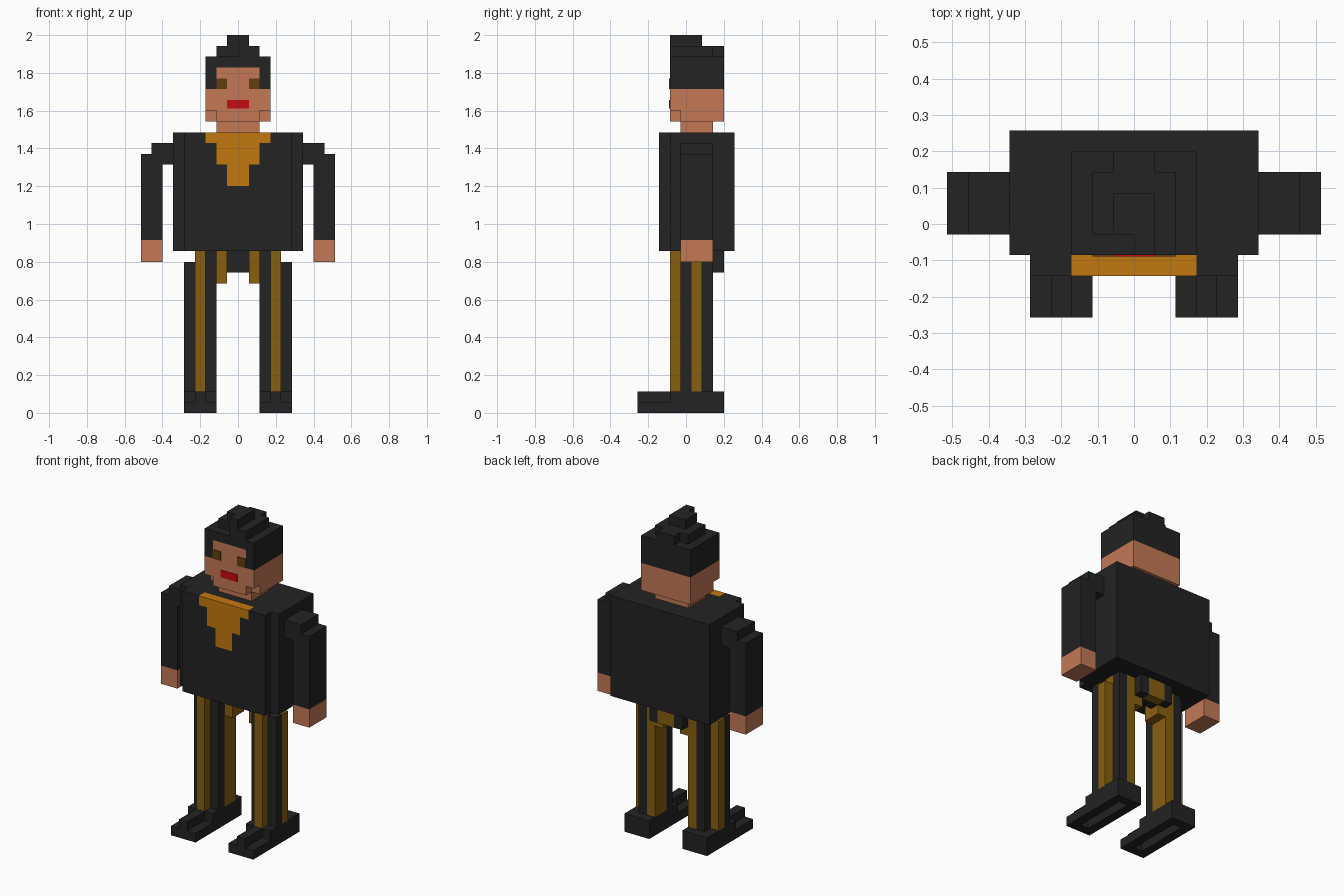
import bpy
import bmesh

if "Cube" in bpy.data.objects:
    bpy.data.objects.remove(bpy.data.objects["Cube"])

U = 2 / 35  # size of one block; all box coordinates are in blocks


def material(name, r, g, b):
    lin = [((c / 255 + 0.055) / 1.055) ** 2.4 for c in (r, g, b)] + [1]
    m = bpy.data.materials.new(name)
    m.use_nodes = True
    m.diffuse_color = lin
    bsdf = m.node_tree.nodes["Principled BSDF"]
    bsdf.inputs["Base Color"].default_value = lin
    bsdf.inputs["Roughness"].default_value = 0.9
    return m


black = material("black cloth", 35, 35, 35)
gold = material("dark gold", 136, 95, 16)
orange = material("orange", 196, 121, 14)
skin = material("skin", 195, 121, 85)
red = material("red", 198, 12, 16)
brown = material("eye brown", 98, 62, 16)


def part(name, mat, boxes, mirror=False):
    """One object from boxes (x0, x1, y0, y1, z0, z1), optionally mirrored in x."""
    bm = bmesh.new()
    for x0, x1, y0, y1, z0, z1 in boxes:
        verts = bmesh.ops.create_cube(bm, size=1)["verts"]
        for v in verts:
            v.co.x = (x1 if v.co.x > 0 else x0) * U
            v.co.y = (y1 if v.co.y > 0 else y0) * U
            v.co.z = (z1 if v.co.z > 0 else z0) * U
    mesh = bpy.data.meshes.new(name)
    bm.to_mesh(mesh)
    bm.free()
    mesh.materials.append(mat)
    obj = bpy.data.objects.new(name, mesh)
    bpy.context.collection.objects.link(obj)
    if mirror:
        mod = obj.modifiers.new("mirror", "MIRROR")
        mod.use_mirror_merge = False
    return obj


# Shoes: sole with a slot underneath, heel block and a toe ridge
part("shoes", black, [
    (2, 3, -4.5, 3.5, 0, 1), (4, 5, -4.5, 3.5, 0, 1),
    (3, 4, -4.5, -3.5, 0, 1), (3, 4, 2.5, 3.5, 0, 1),
    (2, 5, -1.5, 3.5, 1, 2), (3, 4, -4.5, -1.5, 1, 2),
], mirror=True)

# Trouser legs: alternating stripes, the outer column one block shorter
part("leg_black_stripes", black, [
    (2, 4, -0.5, 0.5, 2, 15), (4, 5, -0.5, 0.5, 2, 14),
    (3, 4, 1.5, 2.5, 2, 15),
], mirror=True)
part("leg_gold_stripes", gold, [
    (3, 4, -1.5, -0.5, 2, 15),
    (2, 4, 0.5, 1.5, 2, 15), (4, 5, 0.5, 1.5, 2, 14),
    (2, 3, 1.5, 2.5, 2, 15),
], mirror=True)

# Hips
part("hip_gold_sides", gold, [(1, 2, 0.5, 2.5, 12, 15)], mirror=True)
part("hip_gold_back", gold, [(-1, 1, 2.5, 3.5, 13, 15)])
part("hip_black_sides", black, [(1, 2, 2.5, 3.5, 13, 15)], mirror=True)
part("hip_black_front", black, [(-1, 1, 1.5, 2.5, 13, 15)])

# Jacket, with its front cut away stepwise around the scarf
part("jacket_body", black, [
    (-6, 6, -1.5, 4.5, 15, 26), (-5, 5, -2.5, -1.5, 15, 21),
])
scarf_steps = [(1, 21, 23), (2, 23, 25), (3, 25, 26)]
part("jacket_lapels", black,
     [(w, 5, -2.5, -1.5, z0, z1) for w, z0, z1 in scarf_steps], mirror=True)
part("scarf", orange,
     [(-w, w, -2.5, -1.5, z0, z1) for w, z0, z1 in scarf_steps])

# Arms and hands
part("sleeves", black, [
    (6, 7, -0.5, 2.5, 23, 25), (7, 8, -0.5, 2.5, 16, 25),
    (8, 9, -0.5, 2.5, 16, 24),
], mirror=True)
part("hands", skin, [(7, 9, -0.5, 2.5, 14, 16)], mirror=True)

# Neck and head, with the front jaw corners removed
part("neck", skin, [(-2, 2, -0.5, 2.5, 26, 27)])
part("head", skin, [
    (-2, 2, -1.5, -0.5, 27, 28), (-3, 3, -0.5, 3.5, 27, 28),
    (-3, 3, -1.5, 3.5, 28, 30), (-2, 2, -1.5, -0.5, 30, 32),
])

# Face plates
part("eyes", brown, [(1, 2, -1.56, -1.5, 30, 31)], mirror=True)
part("lips", red, [(-1, 1, -1.56, -1.5, 28.2, 29)])

# Hair: cap around the face, then a stepped top knot
part("hair_sides", black, [(2, 3, -1.5, -0.5, 30, 32)], mirror=True)
part("hair_cap", black, [
    (-3, 3, -0.5, 3.5, 30, 32), (-3, 3, -1.5, 3.5, 32, 33),
])
part("hair_top", black, [
    (-2, 2, -0.5, 2.5, 33, 34), (-1, 1, 2.5, 3.5, 33, 34),
    (0, 2, -1.5, -0.5, 33, 34),
    (-1, 1, -0.5, 1.5, 34, 35), (0, 1, -1.5, -0.5, 34, 35),
])
